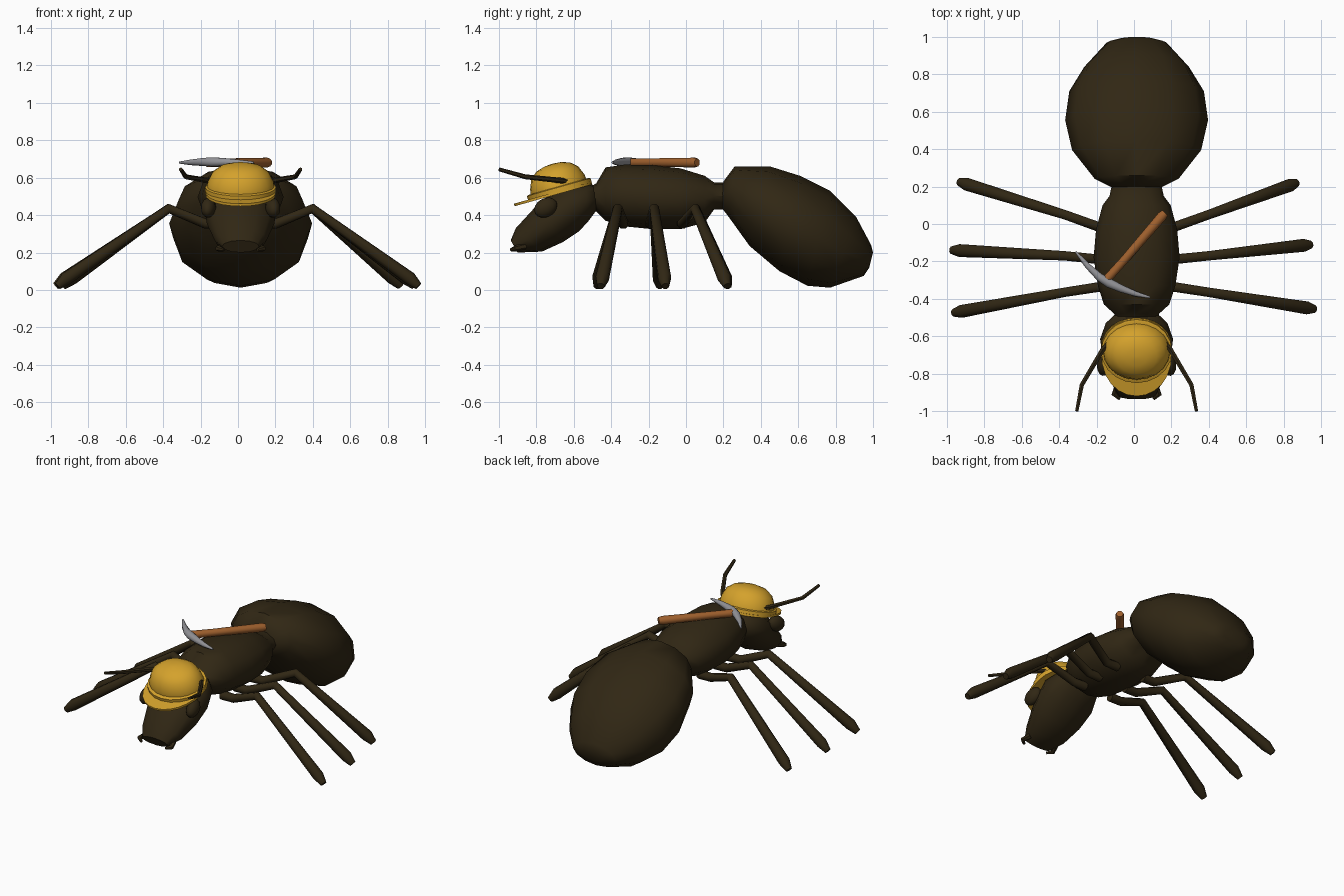
import bpy, bmesh, math
from mathutils import Vector, Matrix

if "Cube" in bpy.data.objects:
    bpy.data.objects.remove(bpy.data.objects["Cube"])

CX = 0.014  # body centre line


def material(name, rgb):
    m = bpy.data.materials.new(name)
    m.diffuse_color = (*rgb, 1)
    m.use_nodes = True
    m.node_tree.nodes["Principled BSDF"].inputs["Base Color"].default_value = m.diffuse_color
    return m


BROWN = material("dark_brown", (0.030, 0.020, 0.007))
YELLOW = material("helmet_yellow", (0.66, 0.36, 0.025))
WOOD = material("wood_orange", (0.34, 0.115, 0.026))
STEEL = material("steel_grey", (0.29, 0.29, 0.31))


def build(name, rings, mat, angle=50):
    """Skin a list of equal-sized rings and cap both ends."""
    bm = bmesh.new()
    vs = [[bm.verts.new(p) for p in ring] for ring in rings]
    n = len(vs[0])
    for a, b in zip(vs, vs[1:]):
        for i in range(n):
            bm.faces.new((a[i], a[(i + 1) % n], b[(i + 1) % n], b[i]))
    bm.faces.new(vs[0])
    bm.faces.new(vs[-1])
    bmesh.ops.recalc_face_normals(bm, faces=bm.faces)
    me = bpy.data.meshes.new(name)
    bm.to_mesh(me)
    bm.free()
    ob = bpy.data.objects.new(name, me)
    bpy.context.collection.objects.link(ob)
    me.materials.append(mat)
    bpy.ops.object.select_all(action='DESELECT')
    ob.select_set(True)
    bpy.context.view_layer.objects.active = ob
    bpy.ops.object.shade_smooth_by_angle(angle=math.radians(angle))
    return ob


def body(name, sections, n=12):
    """Sections: top y, top z, bottom y, bottom z, half width."""
    rings = []
    for ty, tz, by, bz, w in sections:
        ring = []
        for i in range(n):
            a = math.tau * i / n
            c = math.cos(a) / 2
            ring.append((CX + w * math.sin(a),
                         (ty + by) / 2 + (ty - by) * c,
                         (tz + bz) / 2 + (tz - bz) * c))
        rings.append(ring)
    return build(name, rings, BROWN)


def tube(name, pts, mat, n=8):
    """Bent tapered tube through (x, y, z, radius) points."""
    ps = [Vector(p[:3]) for p in pts]
    rings = []
    for i, p in enumerate(ps):
        d = Vector()
        if i:
            d += (p - ps[i - 1]).normalized()
        if i < len(ps) - 1:
            d += (ps[i + 1] - p).normalized()
        u = d.cross(Vector((0, 0, 1))).normalized()
        v = u.cross(d).normalized()
        r = pts[i][3]
        rings.append([p + r * (math.cos(a) * u + math.sin(a) * v)
                      for a in (math.tau * (k + 0.5) / n for k in range(n))])
    return build(name, rings, mat)


# Body segments
body("abdomen", [(0.20, 0.58, 0.19, 0.44, 0.13), (0.26, 0.66, 0.225, 0.395, 0.225),
                 (0.45, 0.66, 0.34, 0.235, 0.345), (0.61, 0.61, 0.50, 0.10, 0.382),
                 (0.77, 0.53, 0.65, 0.022, 0.36), (0.91, 0.39, 0.77, 0.012, 0.28),
                 (0.99, 0.24, 0.95, 0.075, 0.16), (1.0, 0.20, 0.98, 0.12, 0.09)])
body("thorax", [(y, t, y, b, w) for y, t, b, w in (
    (-0.53, 0.54, 0.43, 0.11), (-0.48, 0.57, 0.42, 0.12), (-0.43, 0.655, 0.37, 0.175),
    (-0.33, 0.67, 0.34, 0.207), (-0.18, 0.667, 0.325, 0.23), (-0.03, 0.65, 0.325, 0.217),
    (0.10, 0.61, 0.36, 0.182), (0.15, 0.575, 0.43, 0.145), (0.22, 0.575, 0.43, 0.13))])
body("head", [(-0.48, 0.55, -0.475, 0.43, 0.11), (-0.54, 0.585, -0.52, 0.37, 0.165),
              (-0.66, 0.57, -0.57, 0.315, 0.195), (-0.80, 0.45, -0.66, 0.255, 0.18),
              (-0.91, 0.33, -0.77, 0.205, 0.14), (-0.937, 0.265, -0.90, 0.20, 0.10)])

# Legs: knee y, then left and right foot (x, y)
for label, ky, left, right in (("front", -0.365, (-0.965, -0.475), (0.965, -0.455)),
                               ("middle", -0.17, (-0.975, -0.14), (0.945, -0.11)),
                               ("rear", 0.05, (-0.935, 0.225), (0.87, 0.22))):
    for side, s, (fx, fy) in (("left", -1, left), ("right", 1, right)):
        root = ky + (0.03 if label == "front" else -0.02 if label == "middle" else -0.07)
        knee = Vector((CX + s * 0.385, ky, 0.435))
        foot = Vector((fx, fy, 0.02))
        low = knee.lerp(foot, 0.92) + Vector((0, 0, 0.008))
        tube(f"{label}_leg_{side}", [
            (CX + s * 0.10, root, 0.355, 0.03), (CX + s * 0.19, root, 0.355, 0.028),
            (*knee, 0.027), (*low, 0.037), (*foot, 0.021)], BROWN)

# Eyes, antennae and mandibles on both sides
for side, s in (("left", -1), ("right", 1)):
    bpy.ops.mesh.primitive_uv_sphere_add(segments=12, ring_count=8, radius=1,
                                         location=(CX + s * 0.172, -0.75, 0.44),
                                         rotation=(0.5, 0, s * 0.15))
    eye = bpy.context.object
    eye.name = f"eye_{side}"
    eye.scale = (0.04, 0.066, 0.05)
    eye.data.materials.append(BROWN)
    bpy.ops.object.shade_smooth()
    tube(f"antenna_{side}", [
        (CX + s * 0.15, -0.64, 0.58, 0.016), (CX + s * 0.18, -0.67, 0.585, 0.015),
        (CX + s * 0.293, -0.86, 0.605, 0.013), (CX + s * 0.32, -1.0, 0.645, 0.01)], BROWN, 6)
    tube(f"mandible_{side}", [
        (CX + s * 0.10, -0.86, 0.235, 0.018), (CX + s * 0.12, -0.91, 0.222, 0.016),
        (CX + s * 0.09, -0.935, 0.215, 0.009)], BROWN, 6)

# Helmet, built flat then tilted forward
TILT = Matrix.Translation((CX, -0.675, 0.53)) @ Matrix.Rotation(0.275, 4, 'X')


def helmet_ring(w, front, back, h, n=20, power=1.0):
    ring = []
    for i in range(n):
        a = math.tau * i / n
        sy = math.sin(a)
        y = math.copysign(abs(sy) ** power, sy) * (back if sy > 0 else front)
        ring.append(TILT @ Vector((w * math.cos(a), y, h)))
    return ring


build("helmet_dome", [helmet_ring(0.18 * r, 0.155 * r, 0.155 * r, h) for r, h in (
    (1, -0.01), (1, 0.02), (0.97, 0.05), (0.84, 0.10), (0.6, 0.132), (0.3, 0.146), (0.05, 0.15))],
    YELLOW)
build("helmet_band", [helmet_ring(w, w * 0.93, w * 0.93, h) for w, h in (
    (0.19, -0.012), (0.19, 0.02), (0.178, 0.024))], YELLOW, 40)
build("helmet_brim", [helmet_ring(0.19, 0.255, 0.176, h, 24, 0.85) for h in (-0.014, 0.0)],
      YELLOW, 40)

# Pickaxe lying on the thorax
tube("pickaxe_handle", [(-0.16, -0.312, 0.681, 0.025), (-0.05, -0.19, 0.681, 0.024),
                        (0.15, 0.042, 0.681, 0.028), (0.166, 0.06, 0.681, 0.022)], WOOD)
tube("pickaxe_head", [(-0.312, -0.148, 0.681, 0.006), (-0.25, -0.222, 0.682, 0.016),
                      (-0.185, -0.284, 0.684, 0.023), (-0.135, -0.315, 0.684, 0.027),
                      (-0.07, -0.345, 0.684, 0.022), (0.01, -0.374, 0.682, 0.015),
                      (0.085, -0.392, 0.681, 0.006)], STEEL)
